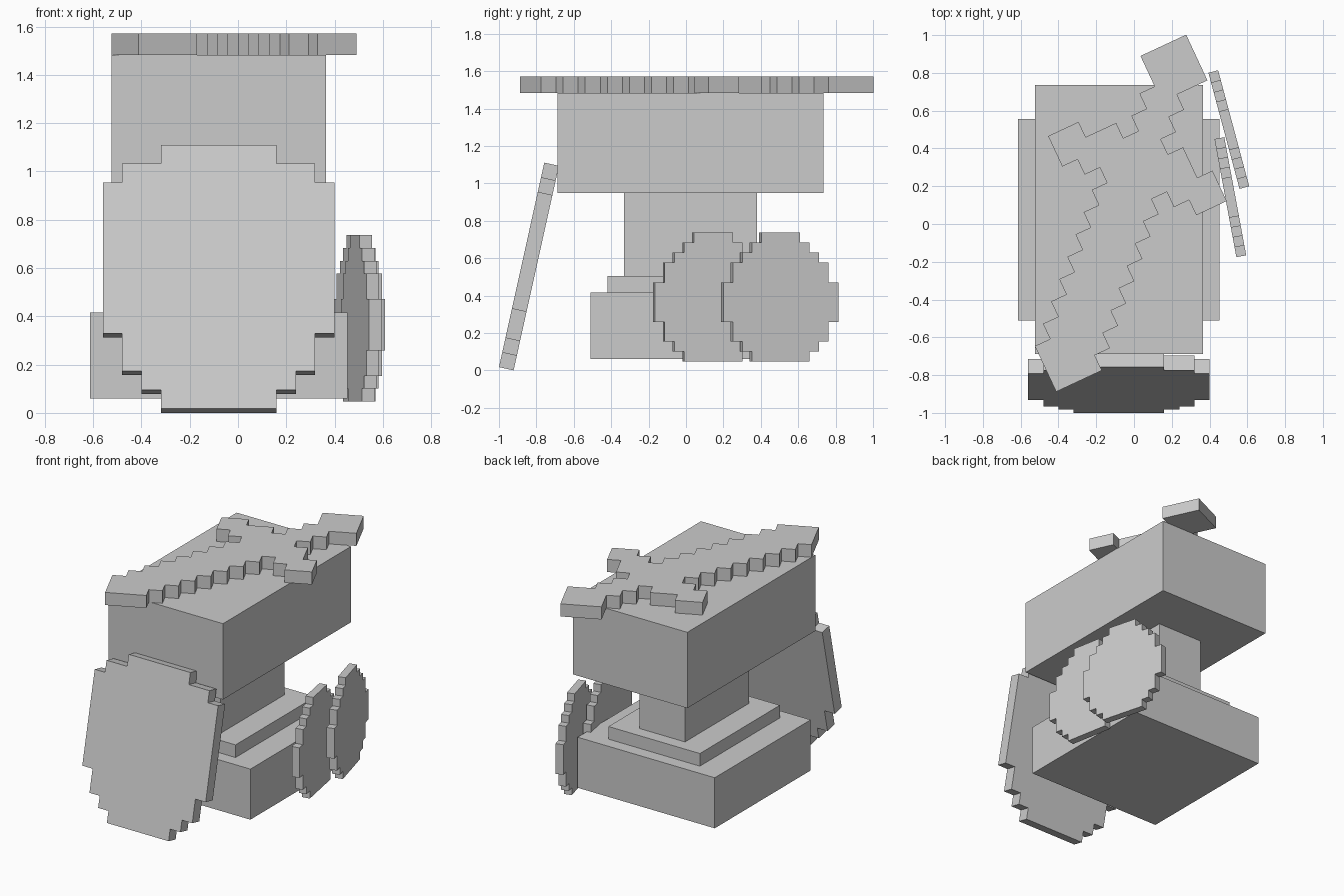
import bpy
import bmesh
import math
from mathutils import Matrix, Vector

cube = bpy.data.objects.get("Cube")
if cube:
    bpy.data.objects.remove(cube, do_unlink=True)

# One plain grey for everything
grey = bpy.data.materials.new("plain_grey")
grey.use_nodes = True
COLOUR = (0.6, 0.6, 0.6, 1.0)
grey.diffuse_color = COLOUR
grey.node_tree.nodes["Principled BSDF"].inputs["Base Color"].default_value = COLOUR


def finish(name, bm):
    bmesh.ops.recalc_face_normals(bm, faces=bm.faces)
    mesh = bpy.data.meshes.new(name)
    bm.to_mesh(mesh)
    bm.free()
    mesh.materials.append(grey)
    obj = bpy.data.objects.new(name, mesh)
    bpy.context.collection.objects.link(obj)
    return obj


def block(name, size, centre):
    bm = bmesh.new()
    bmesh.ops.create_cube(bm, size=1.0)
    bmesh.ops.scale(bm, vec=size, verts=bm.verts)
    bmesh.ops.translate(bm, vec=centre, verts=bm.verts)
    return finish(name, bm)


def slab(name, outline, pixel, origin, u, v, n):
    """Extrude a pixel outline one pixel along n, with u and v as its plane."""
    bm = bmesh.new()
    o, u, v, n = (Vector(a) for a in (origin, u, v, n))
    face = bm.faces.new([bm.verts.new(o + pixel * (a * u + b * v)) for a, b in outline])
    out = bmesh.ops.extrude_face_region(bm, geom=[face])
    verts = [g for g in out["geom"] if isinstance(g, bmesh.types.BMVert)]
    bmesh.ops.translate(bm, vec=n * pixel, verts=verts)
    return finish(name, bm)


def stepped_disc(bands):
    """Mirrored stepped outline from (half width, bottom row, top row) bands."""
    right = []
    for half, low, high in bands:
        right += [(half, low), (half, high)]
    return right + [(-a, b) for a, b in reversed(right)]


# Anvil: four stacked blocks, measured in units of P
P = 0.0889
CX, CY = -0.08, 0.0235
z = 0.06
for name, wx, wy, h in (("anvil_base", 12, 12, 4), ("anvil_foot_plate", 8, 10, 1),
                        ("anvil_waist", 4, 8, 5), ("anvil_top", 10, 16, 6)):
    block(name, (wx * P, wy * P, h * P), (CX, CY, z + h * P / 2))
    z += h * P

# Sword lying on the anvil: half outline mirrored across its long diagonal
half = []
for i in range(3, 11):
    half += [(i, i - 3), (i, i - 2)]          # stepped blade edge
half += [(11, 8), (11, 7), (12, 7), (12, 6), (14, 6), (14, 8), (13, 8),   # guard
         (13, 10), (12, 10), (12, 11), (13, 11), (13, 12), (14, 12),      # grip
         (14, 13), (16, 13)]                                              # pommel
sword = [(0, 0)] + half + [(16, 16)] + [(b, a) for a, b in reversed(half)]
c, s = math.cos(math.radians(25)), math.sin(math.radians(25))
slab("sword", sword, P, (-0.412, -0.888, z), (c, s, 0), (-s, c, 0), (0, 0, 1))

# Large shield leaning against the front
c, s = math.cos(math.radians(12.5)), math.sin(math.radians(12.5))
shield = stepped_disc([(3, 0, 1), (4, 1, 2), (5, 2, 4), (6, 4, 12), (5, 12, 13), (3, 13, 14)])
slab("large_shield", shield, 0.08, (-0.08, -1.0, 0.08 * s), (1, 0, 0), (0, s, c), (0, c, -s))

# Two small round shields standing on the +x side
disc = stepped_disc([(3, 0, 1), (4, 1, 2), (5, 2, 4), (6, 4, 8),
                     (5, 8, 10), (4, 10, 11), (3, 11, 12), (2, 12, 13)])
D = 0.053
for name, x, y, angle in (("rear_round_shield", 0.502, 0.50, 15),
                          ("front_round_shield", 0.51, 0.142, 10.5)):
    turn = Matrix.Rotation(math.radians(angle), 3, 'Z')
    along, normal = turn @ Vector((0, 1, 0)), turn @ Vector((1, 0, 0))
    slab(name, disc, D, Vector((x, y, 0.047)) - normal * D / 2, along, (0, 0, 1), normal)
